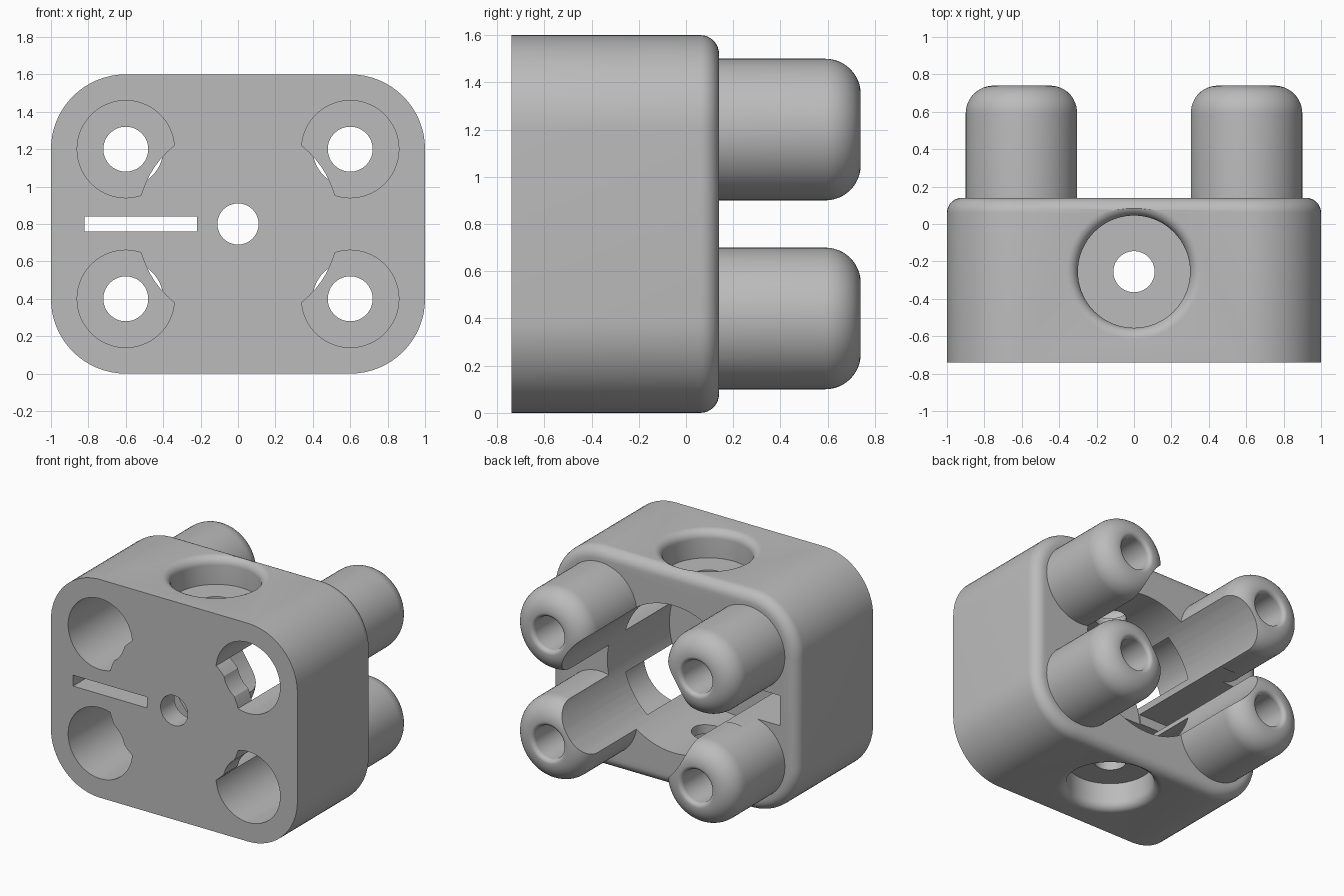
import bpy, bmesh
from math import sin, cos, pi, radians

cube = bpy.data.objects.get("Cube")
if cube:
    bpy.data.objects.remove(cube, do_unlink=True)

grey = bpy.data.materials.new("mid grey")
grey.use_nodes = True
grey.diffuse_color = (0.5, 0.5, 0.5, 1)
grey.node_tree.nodes["Principled BSDF"].inputs["Base Color"].default_value = (0.5, 0.5, 0.5, 1)

MID = 0.8       # height of the centre axis
FRONT, BACK, TIP = -0.74, 0.14, 0.74
INNER = -0.58   # inside of the front wall
SEG = 72


def loft(name, rings):
    """Closed solid through rings of equal point count."""
    bm = bmesh.new()
    loops = [[bm.verts.new(p) for p in ring] for ring in rings]
    n = len(loops[0])
    for a, b in zip(loops, loops[1:]):
        for i in range(n):
            j = (i + 1) % n
            bm.faces.new((a[i], a[j], b[j], b[i]))
    bm.faces.new(loops[0])
    bm.faces.new(loops[-1])
    bmesh.ops.recalc_face_normals(bm, faces=bm.faces)
    mesh = bpy.data.meshes.new(name)
    bm.to_mesh(mesh)
    bm.free()
    mesh.materials.append(grey)
    obj = bpy.data.objects.new(name, mesh)
    bpy.context.collection.objects.link(obj)
    return obj


def lathe(name, profile, x=0, z=MID, y=0, upright=False):
    """Turned solid from (radius, position) pairs, along y or z."""
    def ring(r, h):
        angles = [2 * pi * i / SEG for i in range(SEG)]
        if upright:
            return [(x + r * cos(a), y + r * sin(a), h) for a in angles]
        return [(x + r * cos(a), h, z + r * sin(a)) for a in angles]
    return loft(name, [ring(r, h) for r, h in profile])


def arc(cr, ch, rad, start, end, steps=8):
    angles = [radians(start + (end - start) * i / steps) for i in range(steps + 1)]
    return [(cr + rad * cos(a), ch + rad * sin(a)) for a in angles]


def combine(target, tool, operation="DIFFERENCE"):
    """Apply a boolean and discard the tool."""
    mod = target.modifiers.new("cut", "BOOLEAN")
    mod.operation, mod.solver, mod.object = operation, "EXACT", tool
    deps = bpy.context.evaluated_depsgraph_get()
    mesh = bpy.data.meshes.new_from_object(target.evaluated_get(deps))
    target.modifiers.clear()
    target.data = mesh
    bpy.data.objects.remove(tool, do_unlink=True)


def box(name, x0, x1, y0, y1, z0, z1):
    return loft(name, [[(x0, y, z0), (x1, y, z0), (x1, y, z1), (x0, y, z1)] for y in (y0, y1)])


def rounded_ring(y, inset):
    pts = []
    for q, (sx, sz) in enumerate([(1, 1), (-1, 1), (-1, -1), (1, -1)]):
        for c, s in arc(0, 0, 0.4 - inset, 90 * q, 90 * q + 90, 16):
            pts.append((0.6 * sx + c, y, MID + 0.4 * sz + s))
    return pts


# Rounded block with a softened back edge
edge = arc(-0.08, BACK - 0.08, 0.08, 0, 90)
block = loft("connector_block", [rounded_ring(FRONT, 0)] + [rounded_ring(h, -r) for r, h in edge])

corners = [(sx * 0.6, MID + sz * 0.4) for sx in (-1, 1) for sz in (-1, 1)]

# Four round-ended posts on the back
for x, z in corners:
    post = lathe("post", [(0.3, 0)] + arc(0.15, TIP - 0.15, 0.15, 0, 90, 12), x, z)
    combine(block, post, "UNION")

# Stepped bores through the posts, kept clear of the front wall's centre
flare = arc(0.15, TIP - 0.03, 0.03, 180, 90)
for x, z in corners:
    bore = lathe("bore", [(0.26, -0.9), (0.26, -0.04), (0.12, -0.04)] + flare + [(0.15, 0.9)], x, z)
    combine(bore, lathe("core", [(0.541, -1), (0.541, INNER)]))
    combine(block, bore)
    combine(block, lathe("relief", [(0.2, -0.9), (0.2, -0.4)], x, z))

# Central cavity open to the back, and the small hole in the front wall
combine(block, lathe("cavity", [(0.54, INNER), (0.54, 0.9)]))
combine(block, lathe("front_hole", [(0.11, -0.9), (0.11, -0.4)]))

# Thin slot in the front with a taller pocket behind it
combine(block, box("slot", -0.82, -0.22, -0.9, -0.3, MID - 0.04, MID + 0.04))
combine(block, box("pocket", -0.86, -0.2, INNER + 0.01, 0.3, MID - 0.11, MID + 0.11))

# Counterbored holes with rounded rims in the top and bottom
rim = arc(0.36, MID - 0.06, 0.06, 180, 90)
for side in (1, -1):
    shape = [(0.11, 0.3), (0.11, 0.6), (0.3, 0.6)] + rim + [(0.36, 0.9)]
    profile = [(r, MID + side * h) for r, h in shape]
    combine(block, lathe("well", profile, y=-0.255, upright=True))

bpy.ops.object.select_all(action="DESELECT")
block.select_set(True)
bpy.context.view_layer.objects.active = block
bpy.ops.object.shade_smooth_by_angle(angle=radians(30))
